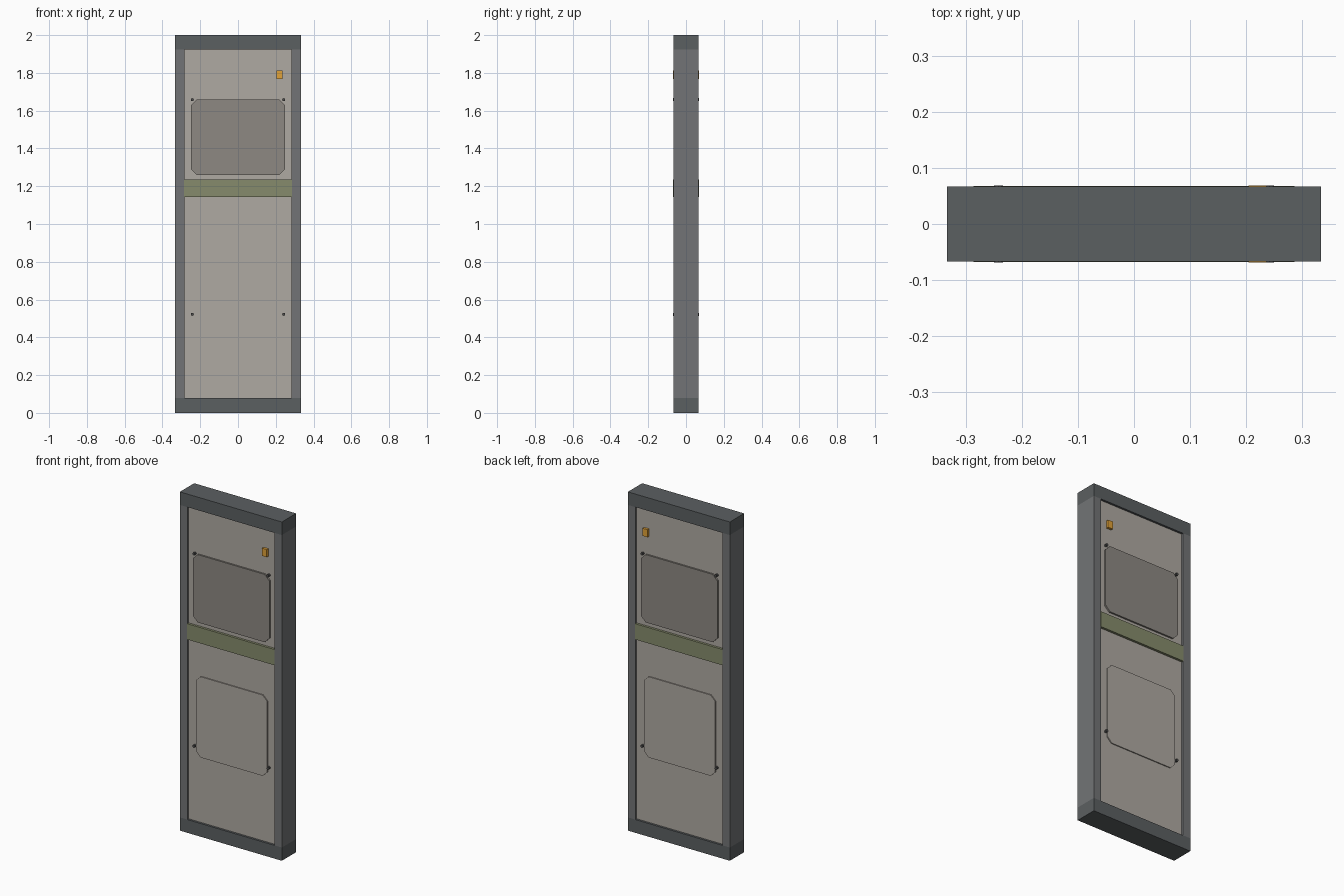
import bpy, bmesh
from mathutils import Matrix

if "Cube" in bpy.data.objects:
    bpy.data.objects.remove(bpy.data.objects["Cube"])


def material(name, rgb):
    m = bpy.data.materials.new(name)
    m.diffuse_color = (*rgb, 1)
    m.use_nodes = True
    m.node_tree.nodes["Principled BSDF"].inputs["Base Color"].default_value = m.diffuse_color
    return m


RAIL = material("dark_steel", (0.105, 0.115, 0.12))
STILE = material("steel", (0.17, 0.175, 0.18))
PANEL = material("warm_grey", (0.43, 0.40, 0.36))
PLATE = material("plate_grey", (0.27, 0.25, 0.225))
BAND = material("olive", (0.24, 0.26, 0.15))
AMBER = material("amber", (0.75, 0.36, 0.04))
DARK = material("bolt_dark", (0.08, 0.08, 0.08))


def finish(name, bm, mat):
    mesh = bpy.data.meshes.new(name)
    bm.to_mesh(mesh)
    bm.free()
    mesh.materials.append(mat)
    ob = bpy.data.objects.new(name, mesh)
    bpy.context.collection.objects.link(ob)
    return ob


def box(name, x0, x1, y, z0, z1, mat, chamfer=0):
    """Box through the whole door thickness (-y to y), with optional cut corners."""
    bm = bmesh.new()
    bmesh.ops.create_cube(bm, size=1, matrix=Matrix.LocRotScale(
        ((x0 + x1) / 2, 0, (z0 + z1) / 2), None, (x1 - x0, 2 * y, z1 - z0)))
    if chamfer:
        edges = [e for e in bm.edges
                 if abs(e.verts[0].co.y - e.verts[1].co.y) > y]
        bmesh.ops.bevel(bm, geom=edges, offset=chamfer, segments=1,
                        affect='EDGES', profile=0.5)
    return finish(name, bm, mat)


# Outer frame
box("top_rail", -0.333, 0.333, 0.0665, 1.923, 2.0, RAIL)
box("bottom_rail", -0.333, 0.333, 0.0665, 0.0, 0.078, RAIL)
for side, s in (("left", -1), ("right", 1)):
    a, b = sorted((s * 0.284, s * 0.333))
    box(side + "_stile", a, b, 0.0665, 0.078, 1.923, STILE)

# Recessed door leaf and middle band
box("door_panel", -0.284, 0.284, 0.054, 0.078, 1.923, PANEL)
box("middle_band", -0.286, 0.286, 0.068, 1.142, 1.235, BAND)

# Raised plates with cut corners
box("upper_plate", -0.249, 0.249, 0.064, 1.259, 1.659, PLATE, 0.03)
box("lower_plate", -0.233, 0.233, 0.060, 0.464, 0.941, PANEL, 0.03)

# Lock indicator showing on both faces
box("lock_indicator", 0.204, 0.236, 0.069, 1.767, 1.812, AMBER)

# Bolts through both faces
for level, z in (("upper", 1.658), ("lower", 0.522)):
    for side, x in (("left", -0.242), ("right", 0.242)):
        bm = bmesh.new()
        bmesh.ops.create_cone(
            bm, cap_ends=True, segments=8, radius1=0.008, radius2=0.008, depth=0.137,
            matrix=Matrix.Translation((x, 0, z)) @ Matrix.Rotation(1.5707963, 4, 'X'))
        finish(f"{level}_{side}_bolt", bm, DARK)
